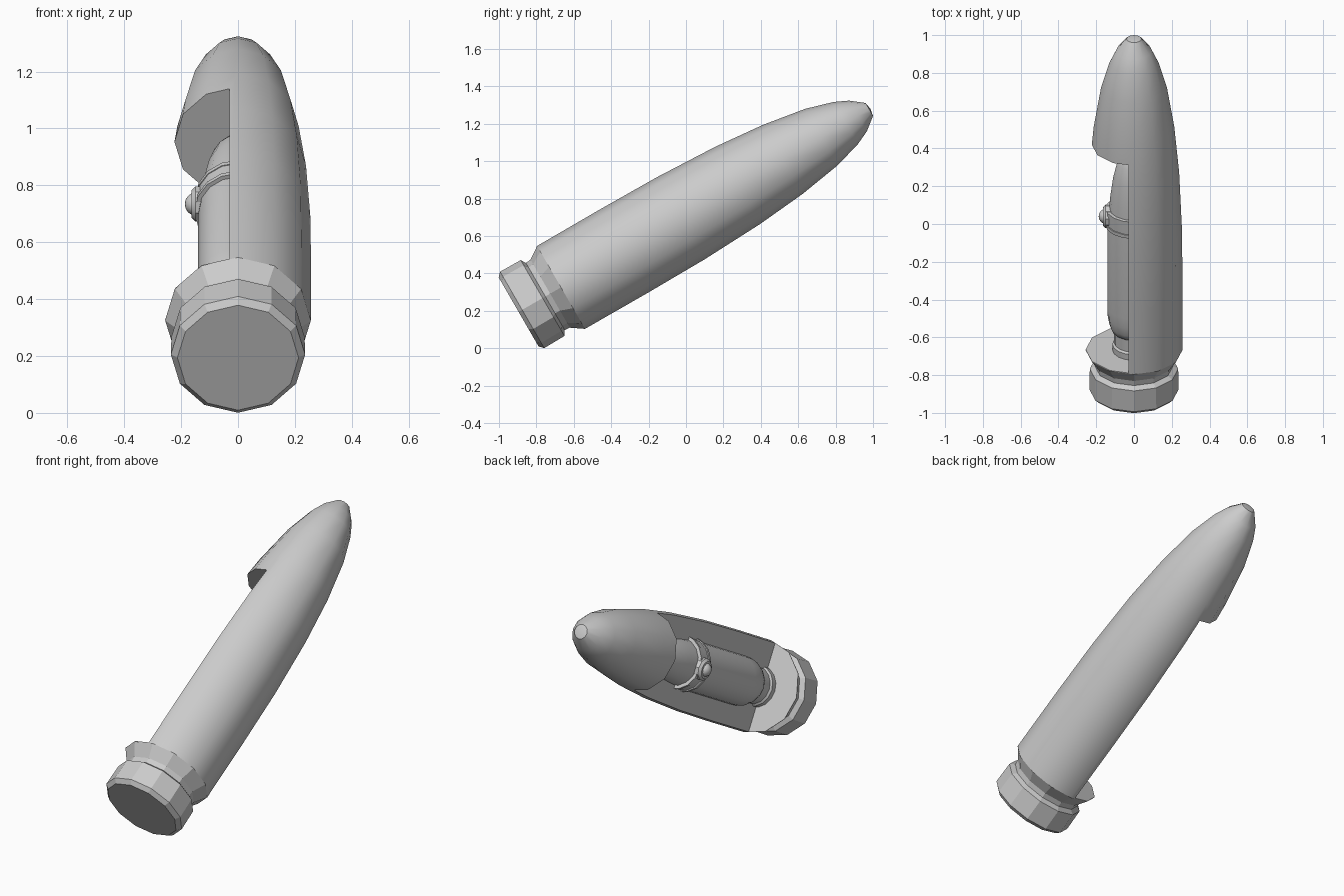
import bpy, bmesh, math
from mathutils import Matrix, Vector

if "Cube" in bpy.data.objects:
    bpy.data.objects.remove(bpy.data.objects["Cube"])

# Frame of the tilted model: local z runs along the long axis from the base
TILT = Matrix.Translation((0, -0.895, 0.194)) @ Matrix.Rotation(math.radians(-60), 4, 'X')


def make_object(name, bm, matrix):
    bmesh.ops.recalc_face_normals(bm, faces=bm.faces)
    mesh = bpy.data.meshes.new(name)
    bm.to_mesh(mesh)
    bm.free()
    obj = bpy.data.objects.new(name, mesh)
    bpy.context.collection.objects.link(obj)
    obj.matrix_world = matrix
    return obj


def lathe(name, profile, sides, matrix=TILT, closed=False):
    """Revolve (height, radius) points around local z."""
    bm = bmesh.new()
    verts = [bm.verts.new((r, 0, s)) for s, r in profile]
    edges = [bm.edges.new(p) for p in zip(verts, verts[1:])]
    if closed:
        edges.append(bm.edges.new((verts[-1], verts[0])))
    bmesh.ops.spin(bm, geom=verts + edges, cent=(0, 0, 0), axis=(0, 0, 1),
                   angle=math.tau, steps=sides, use_merge=True)
    bmesh.ops.remove_doubles(bm, verts=bm.verts, dist=1e-4)
    return make_object(name, bm, matrix)


def select_only(obj):
    bpy.ops.object.select_all(action='DESELECT')
    obj.select_set(True)
    bpy.context.view_layer.objects.active = obj


def smooth(obj, degrees):
    select_only(obj)
    bpy.ops.object.shade_smooth_by_angle(angle=math.radians(degrees))


# Hollow outer shell with rimmed base and rounded nose
ogive = [(0.262, 0.256), (0.65, 0.257), (1.0, 0.254), (1.35, 0.239), (1.63, 0.213),
         (1.87, 0.174), (2.02, 0.13), (2.095, 0.095), (2.165, 0.04)]
base = [(0, 0), (0, 0.213), (0.022, 0.236), (0.148, 0.234), (0.165, 0.207), (0.195, 0.21)]
inner = [(s, r - 0.027) for s, r in reversed(ogive[:-1])]
shell = lathe("shell", base + ogive + [(2.172, 0)] + [(2.12, 0)] + inner
              + [(0.215, 0.2), (0.215, 0)], 12)

# Cutter for the side opening
bm = bmesh.new()
bmesh.ops.create_cube(bm, size=1)
bmesh.ops.scale(bm, verts=bm.verts, vec=(0.97, 2, 1.252))
bmesh.ops.translate(bm, verts=bm.verts, vec=(-0.515, 0, 0.892))
cutter = make_object("opening_cutter", bm, TILT)
cutter.hide_render = True
bpy.context.view_layer.update()
cut = shell.modifiers.new("opening", 'BOOLEAN')
cut.operation = 'DIFFERENCE'
cut.solver = 'EXACT'
cut.object = cutter
select_only(shell)
bpy.ops.object.modifier_apply(modifier=cut.name)
bpy.data.objects.remove(cutter)

# Smooth body, flat facets on the base
smooth(shell, 35)
for p in shell.data.polygons:
    if p.center.z < 0.25:
        p.use_smooth = False

# Inner capsule with neck and domed end
capsule = lathe("inner_capsule", [
    (0.2, 0), (0.2, 0.115), (0.3, 0.115), (0.31, 0.105), (0.38, 0.105), (0.39, 0.118),
    (0.42, 0.13), (0.47, 0.139), (0.53, 0.141), (1.0, 0.141), (1.2, 0.126), (1.32, 0.11),
    (1.41, 0.089), (1.48, 0.057), (1.52, 0)], 16)
smooth(capsule, 35)

# Strap: wide band with a lip on each edge
for name, low, high, radius in [("strap_band", 1.04, 1.12, 0.147),
                                ("strap_lip_lower", 1.03, 1.05, 0.153),
                                ("strap_lip_upper", 1.11, 1.13, 0.15)]:
    smooth(lathe(name, [(low, 0.12), (low, radius), (high, radius), (high, 0.12)],
                 16, closed=True), 35)

# Side knob: flange and dome pointing to -x
knob_matrix = TILT @ Matrix.Translation((0, 0, 1.08)) @ Matrix.Rotation(math.radians(-90), 4, 'Y')
smooth(lathe("knob_flange", [(0.11, 0), (0.11, 0.063), (0.15, 0.063), (0.163, 0.05),
                             (0.163, 0)], 10, knob_matrix), 30)
dome = [(0.15, 0)] + [(0.15 + 0.037 * math.sin(a), 0.04 * math.cos(a))
                      for a in (i * math.pi / 8 for i in range(4))] + [(0.187, 0)]
smooth(lathe("knob_dome", dome, 12, knob_matrix), 40)
